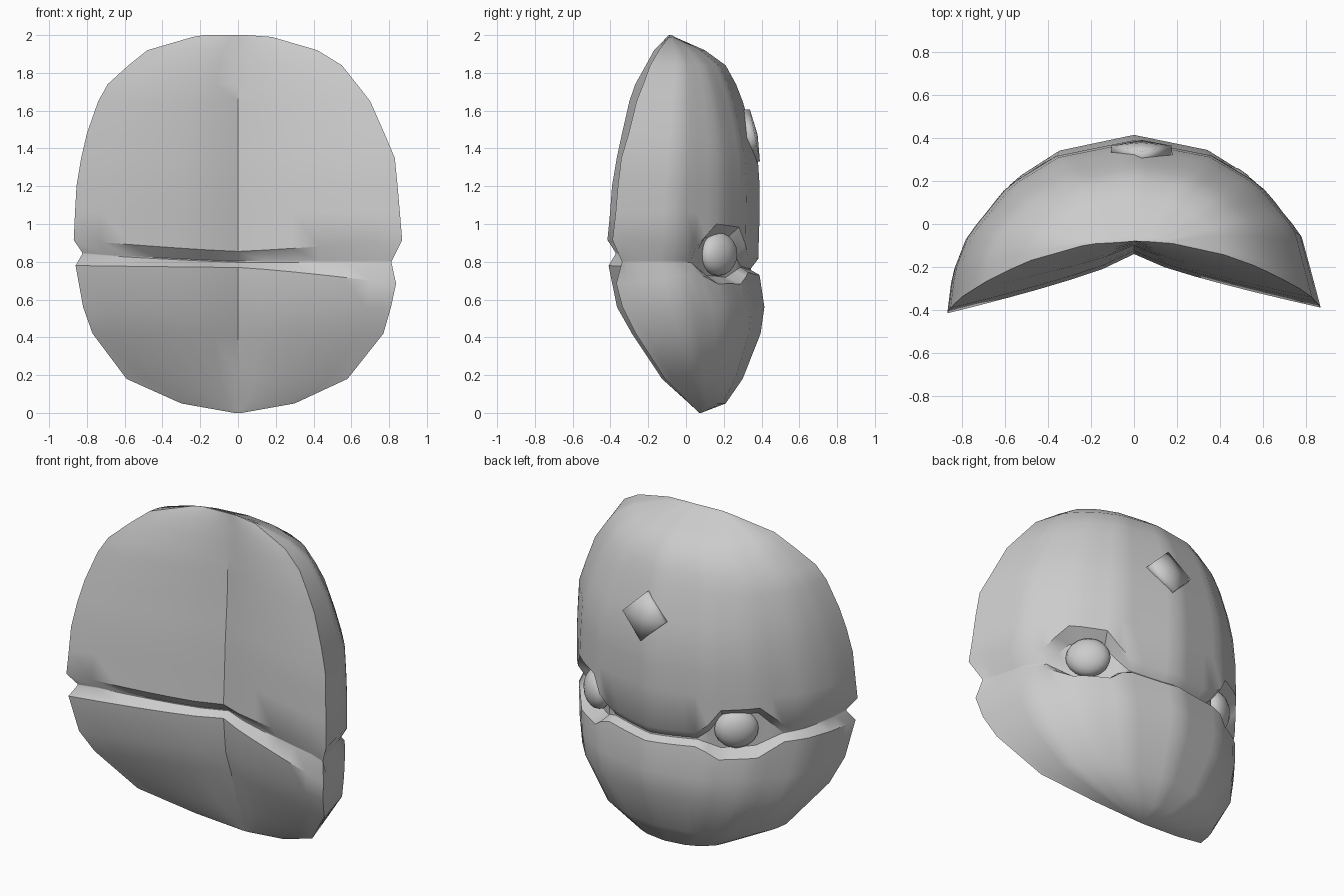
import bpy, bmesh, math
from mathutils import Vector

cube = bpy.data.objects.get("Cube")
if cube:
    bpy.data.objects.remove(cube, do_unlink=True)

grey = bpy.data.materials.new("plain_grey")
grey.use_nodes = True
GREY = (0.6, 0.6, 0.6, 1)
grey.diffuse_color = GREY
grey.node_tree.nodes["Principled BSDF"].inputs["Base Color"].default_value = GREY


def finish(bm, name, angle):
    """Turn a bmesh into a smooth shaded grey object."""
    bmesh.ops.recalc_face_normals(bm, faces=bm.faces)
    mesh = bpy.data.meshes.new(name)
    bm.to_mesh(mesh)
    bm.free()
    mesh.materials.append(grey)
    obj = bpy.data.objects.new(name, mesh)
    bpy.context.collection.objects.link(obj)
    bpy.ops.object.select_all(action='DESELECT')
    obj.select_set(True)
    bpy.context.view_layer.objects.active = obj
    bpy.ops.object.shade_smooth_by_angle(angle=math.radians(angle))
    return obj


# Height, half width to -x, half width to +x, hollow centre y, domed centre y
PROFILE = [
    (0, .02, .02, .07, .08), (.05, .3, .3, .05, .21), (.18, .59, .58, 0, .3),
    (.42, .77, .77, -.07, .395), (.56, .82, .81, -.12, .415),
    (.7, .85, .84, -.14, .395), (.78, .86, .85, -.14, .38),
    (.92, .87, .87, -.14, .39), (1.06, .863, .857, -.13, .39),
    (1.2, .855, .845, -.125, .39),
    (1.35, .83, .83, -.115, .38), (1.48, .8, .775, -.105, .35),
    (1.65, .74, .7, -.1, .3), (1.74, .69, .63, -.095, .265),
    (1.84, .58, .55, -.09, .21), (1.92, .48, .42, -.085, .1),
    (1.99, .24, .18, -.08, -.06), (2, .18, .05, -.08, -.075)]
BACK_STEPS, FRONT_STEPS = 36, 12
EYE_ANGLE = 38
# Angles of the broad planes around the dome
PLANES = [-90, -77, -64, -43, -25, 0, 25, 43, 64, 90]


def section(z):
    for low, high in zip(PROFILE, PROFILE[1:]):
        if z <= high[0]:
            t = (z - low[0]) / (high[0] - low[0])
            return [a + (b - a) * t for a, b in zip(low, high)]
    return PROFILE[-1]


def dome_direction(angle):
    """Sine and cosine of an angle, flattened onto the broad planes."""
    for a, b in zip(PLANES, PLANES[1:]):
        if angle <= b:
            t = (angle - a) / (b - a)
            a, b = math.radians(a), math.radians(b)
            return (math.sin(a) * (1 - t) + math.sin(b) * t,
                    math.cos(a) * (1 - t) + math.cos(b) * t)


def surface(side, u, z, inset=0):
    """Point on the domed back (u is an angle) or hollow front (u in -1..1)."""
    _, left, right, hollow, dome = section(z)
    s, c = dome_direction(u) if side == "back" else (u, 0)
    width = right if s > 0 else left
    reach = (.33 if s > 0 else .365) * width ** 2
    if side == "front":
        return Vector((s * width, hollow - reach * abs(s) ** .77 + inset, z))
    edge = hollow - reach
    rim_inset = inset if abs(u) == 90 else -inset * c
    return Vector((s * (width - inset), edge + (dome - edge) * c + rim_inset, z))


# Columns run across the dome, then return through the hollow
columns = [("back", -90 + 180 * i / BACK_STEPS) for i in range(BACK_STEPS + 1)]
columns += [("front", 1 - 2 * i / FRONT_STEPS) for i in range(1, FRONT_STEPS)]


def groove(side, u):
    """Heights of lower lip, floor and upper lip, with the floor depth."""
    s = math.sin(math.radians(u)) if side == "back" else u
    edge = abs(s) ** (6 if side == "back" else 1.2)
    middle = .8 + edge * (.045 if s < 0 else 0)
    low = .77 + edge * (-.085 if s > 0 else .01)
    high = .855 + .06 * edge
    depth, spread = .05, .003
    if side == "back":
        # The groove dips between the eyes and opens into a socket at each
        off = abs(abs(u) - EYE_ANGLE)
        bulge = max(0, min(1, (16 - off) / 8))
        dip = .04 * math.cos(math.radians(u)) ** 8
        low -= .075 * bulge + dip
        high += .14 * bulge - dip
        middle += .03 * bulge - dip
        depth = .04 + .045 * bulge
        spread = .004 + .096 * bulge
    return low, middle - spread, middle + spread, high, depth


# Main mask body
bm = bmesh.new()
rings = []
for row in PROFILE:
    if .6 < row[0] < 1:
        continue
    if row[0] > 1 and len(rings) == 5:
        lips = [groove(*col) for col in columns]
        for k in range(4):
            rings.append([bm.verts.new(surface(*col, lip[k], lip[4] if k in (1, 2) else 0))
                          for col, lip in zip(columns, lips)])
    rings.append([bm.verts.new(surface(*col, row[0])) for col in columns])
count = len(columns)
for lower, upper in zip(rings, rings[1:]):
    for i in range(count):
        j = (i + 1) % count
        bm.faces.new((lower[i], lower[j], upper[j], upper[i]))
bm.faces.new(rings[0])
bm.faces.new(rings[-1])
finish(bm, "mask_body", 38)

# Eyes recessed in the sockets
for name, sign, x, y in (("left_eye", 1, .475, .17), ("right_eye", -1, -.455, .16)):
    bm = bmesh.new()
    bmesh.ops.create_uvsphere(bm, u_segments=16, v_segments=10, radius=1)
    eye = finish(bm, name, 60)
    eye.scale = (.125, .08, .115)
    eye.location = (x, y, .84)
    eye.rotation_euler.z = -sign * math.radians(43)

# Softly domed diamond plate on the brow
bm = bmesh.new()
bmesh.ops.create_cone(bm, cap_ends=True, segments=4, radius1=.145, radius2=.14, depth=.05)
caps = [f for f in bm.faces if abs(f.normal.z) > .9]
bmesh.ops.poke(bm, faces=caps, offset=.015)
plate = finish(bm, "brow_diamond", 100)
plate.rotation_euler.x = math.radians(-79)
plate.location = (.035, .34, 1.465)
